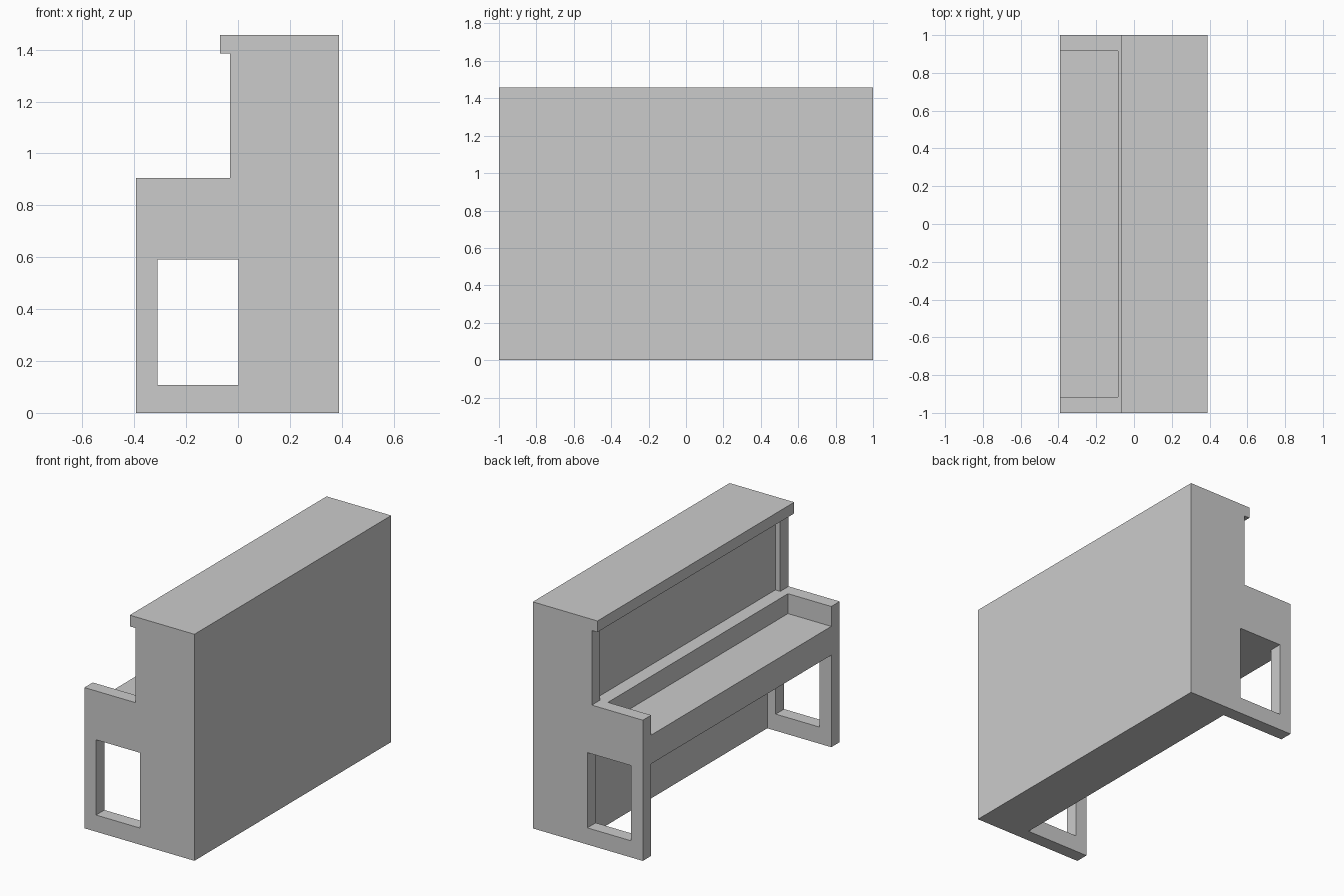
import bpy
import bmesh

if "Cube" in bpy.data.objects:
    bpy.data.objects.remove(bpy.data.objects["Cube"])


def extrude_profile(name, points, y0, y1):
    """Solid made from an x-z outline swept along y."""
    bm = bmesh.new()
    face = bm.faces.new([bm.verts.new((x, y0, z)) for x, z in points])
    swept = bmesh.ops.extrude_face_region(bm, geom=[face])["geom"]
    verts = [v for v in swept if isinstance(v, bmesh.types.BMVert)]
    bmesh.ops.translate(bm, verts=verts, vec=(0, y1 - y0, 0))
    bmesh.ops.recalc_face_normals(bm, faces=bm.faces)
    mesh = bpy.data.meshes.new(name)
    bm.to_mesh(mesh)
    bm.free()
    obj = bpy.data.objects.new(name, mesh)
    bpy.context.collection.objects.link(obj)
    return obj


def cut(target, name, x, z, half_y):
    """Subtract a box, apply the cut and discard the cutter."""
    outline = [(x[0], z[0]), (x[1], z[0]), (x[1], z[1]), (x[0], z[1])]
    cutter = extrude_profile(name, outline, -half_y, half_y)
    cutter.hide_render = True
    mod = target.modifiers.new(name, 'BOOLEAN')
    mod.operation = 'DIFFERENCE'
    mod.solver = 'EXACT'
    mod.object = cutter
    bpy.context.view_layer.objects.active = target
    bpy.ops.object.modifier_apply(modifier=mod.name)
    bpy.data.objects.remove(cutter, do_unlink=True)


INNER = 0.915  # half width between the side panels

# Case: full-width side silhouette with overhanging lid
case = extrude_profile("upright_piano_case", [
    (-0.393, 0), (0.39, 0), (0.39, 1.457), (-0.07, 1.457),
    (-0.07, 1.385), (-0.03, 1.385), (-0.03, 0.905), (-0.393, 0.905)], -1, 1)

# Leg room under the key bed
cut(case, "leg_room", (-0.6, 0.062), (-0.2, 0.592), INNER)
# Window through both side frames
cut(case, "side_window", (-0.31, 0.002), (0.107, 0.591), 1.2)
# Keyboard well, open at the front
cut(case, "key_well", (-0.6, -0.085), (0.777, 1.1), INNER)
# Recessed upper panel between the posts, below the lid
cut(case, "upper_recess", (-0.2, 0.005), (0.905, 1.385), INNER)
